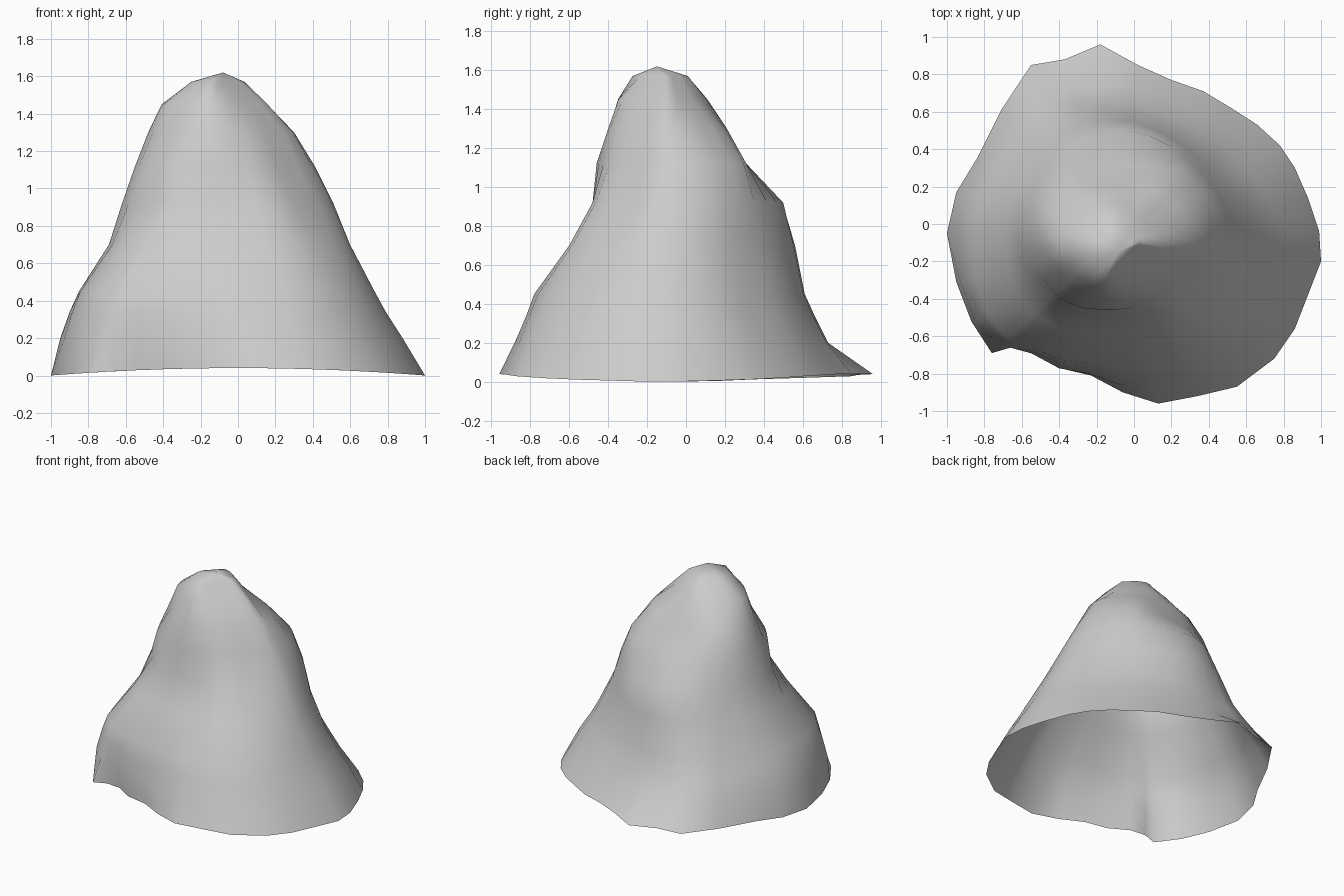
import bpy, bmesh, math
from mathutils import Vector

cube = bpy.data.objects.get("Cube")
if cube:
    bpy.data.objects.remove(cube, do_unlink=True)

# Outline of the open foot, anticlockwise from the left side
foot = [(.99, -.04), (.93, .14), (.86, .3), (.78, .42), (.66, .53), (.52, .62),
        (.37, .71), (.2, .77), (.02, .85), (-.18, .96), (-.37, .88), (-.55, .85),
        (-.71, .61), (-.84, .35), (-.95, .17), (-1, -.05), (-.95, -.31),
        (-.87, -.52), (-.76, -.69), (-.66, -.66), (-.54, -.68), (-.4, -.77),
        (-.23, -.81), (-.06, -.9), (.13, -.96), (.34, -.92), (.55, -.87),
        (.75, -.72), (.86, -.56), (.93, -.38), (1, -.2)]

# Reach of the slope in eight compass directions, at rising heights
foot_reach = [.98, .83, .86, .95, .98, .98, .92, 1.03]
slope = {
    .2: [.88, .72, .73, .87, .95, .97, .88, .93],
    .34: [.79, .64, .66, .79, .9, .94, .82, .86],
    .45: [.73, .58, .61, .73, .85, .91, .78, .8],
    .7: [.6, .49, .56, .62, .69, .72, .6, .64],
    .92: [.51, .45, .5, .53, .62, .58, .48, .48],
    1.12: [.41, .38, .31, .48, .55, .56, .46, .38],
    1.3: [.3, .22, .21, .38, .48, .46, .4, .31],
    1.45: [.19, .05, .11, .24, .41, .41, .35, .2],
    1.57: [.07, -.04, .01, .1, .25, .3, .28, .09],
}
axis = Vector((-.12, -.1))
summit = (-.08, -.15, 1.62)
EIGHTH = math.pi / 4


def from_axis(reach):
    """Reaches measured from the mountain's axis instead of the origin."""
    return [value - axis.dot(Vector((math.cos(k * EIGHTH), math.sin(k * EIGHTH))))
            for k, value in enumerate(reach)]


def smooth_radius(radii, angle):
    """Smooth periodic radius through the eight reaches."""
    place = (angle / EIGHTH) % 8
    i = int(place)
    t = place - i
    a, b, c, d = (radii[(i + step) % 8] for step in (-1, 0, 1, 2))
    return b + t / 2 * (c - a + t * (2 * a - 5 * b + 4 * c - d
                                     + t * (3 * (b - c) + d - a)))


def trimmed(radius, radii, angle):
    """Keep a radius inside the eight planes that bound the ring."""
    for k, limit in enumerate(radii):
        lean = math.cos(angle - k * EIGHTH)
        if lean > .3:
            radius = min(radius, limit / lean)
    return radius


# Foot ring: slightly arched from side to side
bm = bmesh.new()
rings = [[bm.verts.new((x, y, .04 * (1 - x * x))) for x, y in foot]]

# Slope rings: the outline's small dents fade out with height
foot_radii = from_axis(foot_reach)
for height, reach in slope.items():
    radii = from_axis(reach)
    ring = []
    for point in foot:
        arm = Vector(point) - axis
        angle = math.atan2(arm.y, arm.x)
        dent = arm.length / smooth_radius(foot_radii, angle) - 1
        radius = smooth_radius(radii, angle) * (1 + dent * max(0, 1 - height / .8))
        spot = axis + arm.normalized() * trimmed(radius, radii, angle)
        ring.append(bm.verts.new((spot.x, spot.y, height)))
    rings.append(ring)

# Skin between the rings, closed by a fan at the summit
count = len(foot)
for low, high in zip(rings, rings[1:]):
    for i in range(count):
        j = (i + 1) % count
        bm.faces.new((low[i], low[j], high[j], high[i]))
tip = bm.verts.new(summit)
for i in range(count):
    bm.faces.new((rings[-1][i], rings[-1][(i + 1) % count], tip))
for face in bm.faces:
    face.smooth = True

mesh = bpy.data.meshes.new("mountain")
bm.to_mesh(mesh)
bm.free()
mountain = bpy.data.objects.new("mountain", mesh)
bpy.context.collection.objects.link(mountain)

# Plain grey stone
stone = bpy.data.materials.new("stone grey")
stone.use_nodes = True
colour = (.6, .6, .6, 1)
stone.diffuse_color = colour
stone.node_tree.nodes["Principled BSDF"].inputs["Base Color"].default_value = colour
mesh.materials.append(stone)
